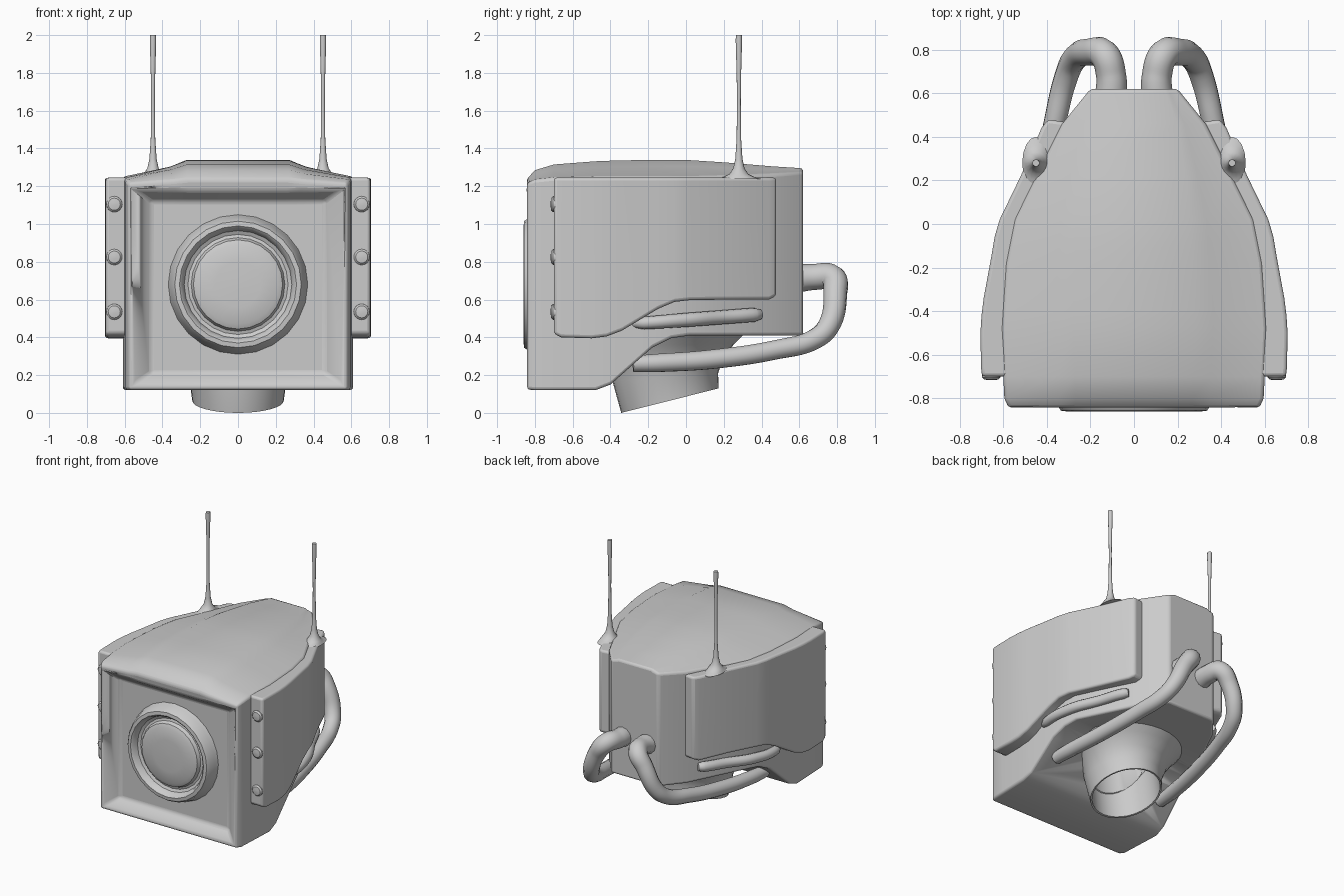
import bpy, bmesh
from math import sin, cos, pi


def loft(name, rings, caps=True, angle=0.6, bevel=0.0):
    """Skin a list of equal-length closed rings."""
    bm = bmesh.new()
    vs = [[bm.verts.new(p) for p in r] for r in rings]
    n = len(rings[0])
    for a, b in zip(vs, vs[1:]):
        for i in range(n):
            j = (i + 1) % n
            bm.faces.new((a[i], a[j], b[j], b[i]))
    if caps:
        bm.faces.new(vs[0])
        bm.faces.new(vs[-1])
    bmesh.ops.recalc_face_normals(bm, faces=bm.faces)
    me = bpy.data.meshes.new(name)
    bm.to_mesh(me)
    bm.free()
    ob = bpy.data.objects.new(name, me)
    bpy.context.collection.objects.link(ob)
    if bevel:
        m = ob.modifiers.new("bevel", 'BEVEL')
        m.width, m.segments = bevel, 3
        m.limit_method, m.angle_limit = 'ANGLE', 0.62
        m.use_clamp_overlap = False
    bpy.ops.object.select_all(action='DESELECT')
    bpy.context.view_layer.objects.active = ob
    ob.select_set(True)
    bpy.ops.object.shade_smooth_by_angle(angle=angle)
    return ob


def mirror(ob):
    ob.modifiers.new("mirror", 'MIRROR')
    return ob


def ellipse(cy, z, rx, ry, tilt=0.0, n=32):
    return [(rx * cos(2 * pi * i / n), cy + ry * sin(2 * pi * i / n),
             z + tilt * sin(2 * pi * i / n)) for i in range(n)]


def tube(name, pts, radius):
    """Smooth pipe through (x, y, z, radius factor) points."""
    cu = bpy.data.curves.new(name, 'CURVE')
    cu.dimensions = '3D'
    cu.bevel_depth, cu.bevel_resolution = radius, 4
    cu.resolution_u, cu.use_fill_caps = 8, True
    sp = cu.splines.new('BEZIER')
    sp.bezier_points.add(len(pts) - 1)
    for bp, (x, y, z, r) in zip(sp.bezier_points, pts):
        bp.co, bp.radius = (x, y, z), r
        bp.handle_left_type = bp.handle_right_type = 'AUTO'
    ob = bpy.data.objects.new(name, cu)
    bpy.context.collection.objects.link(ob)


# head shell: cross-sections along y, starting in the recessed face
def section(y, w, b, t, s, r):
    m = r + (w - r) * 0.25
    half = [(r, t), (m, s + (t - s) * 0.62), (w, s), (w, b)]
    return [(x, y, z) for x, z in half] + [(-x, y, z) for x, z in reversed(half)]


shell = loft("head_shell", [section(*a) for a in [
    (-0.765, 0.46, 0.21, 1.12, 1.12, 0.25),
    (-0.835, 0.545, 0.155, 1.175, 1.18, 0.26),
    (-0.845, 0.575, 0.125, 1.235, 1.215, 0.27),
    (-0.80, 0.595, 0.12, 1.285, 1.235, 0.27),
    (-0.70, 0.60, 0.12, 1.315, 1.245, 0.27),
    (-0.48, 0.61, 0.12, 1.332, 1.25, 0.28),
    (-0.40, 0.605, 0.15, 1.335, 1.25, 0.28),
    (-0.18, 0.59, 0.345, 1.34, 1.25, 0.27),
    (-0.08, 0.57, 0.395, 1.34, 1.25, 0.265),
    (0.02, 0.55, 0.41, 1.338, 1.25, 0.26),
    (0.22, 0.45, 0.41, 1.325, 1.255, 0.24),
    (0.46, 0.33, 0.41, 1.305, 1.265, 0.20),
    (0.62, 0.20, 0.41, 1.295, 1.275, 0.14)]], bevel=0.016)

# neck socket opening
cutter = loft("neck_cutter", [ellipse(-0.085, 0.05, 0.225, 0.235, 0.06),
                              ellipse(-0.19, 0.75, 0.225, 0.235, 0.06)])
cutter.hide_render = True
cutter.hide_viewport = True
cutter.display_type = 'WIRE'
bo = shell.modifiers.new("socket", 'BOOLEAN')
bo.object, bo.operation, bo.solver = cutter, 'DIFFERENCE', 'EXACT'

# flared hollow neck
loft("neck", [ellipse(-0.14, 0.42, 0.23, 0.24, 0.06),
              ellipse(-0.085, 0.067, 0.23, 0.245, 0.063),
              ellipse(-0.085, 0.065, 0.242, 0.258, 0.065),
              ellipse(-0.11, 0.19, 0.26, 0.28, 0.02),
              ellipse(-0.10, 0.28, 0.29, 0.30, 0.02),
              ellipse(-0.08, 0.36, 0.34, 0.34, 0.01),
              ellipse(-0.06, 0.43, 0.40, 0.38)], caps=False)

# round eye: raised rim and lens turned about the y axis
eye = [(0.375, -0.75), (0.36, -0.79), (0.347, -0.84), (0.335, -0.857), (0.31, -0.86),
       (0.298, -0.85), (0.285, -0.81), (0.265, -0.80), (0.248, -0.805),
       (0.236, -0.83), (0.21, -0.842), (0.12, -0.848), (0.01, -0.85)]
loft("eye", [[(r * cos(2 * pi * i / 24), y, 0.68 + r * sin(2 * pi * i / 24))
              for i in range(24)] for r, y in eye])

# side armour panels
panel = [(-0.70, 0.698, 0.42), (-0.66, 0.702, 0.40), (-0.50, 0.705, 0.395),
         (-0.42, 0.70, 0.405), (-0.34, 0.69, 0.435), (-0.15, 0.655, 0.55),
         (-0.06, 0.64, 0.588), (0.02, 0.617, 0.597), (0.22, 0.52, 0.60),
         (0.44, 0.425, 0.60), (0.48, 0.395, 0.62)]
mirror(loft("side_panel", [[(x, y, b), (x, y, 1.245),
                            (x - 0.13, y - 0.02 * (y > 0.3), 1.245),
                            (x - 0.13, y - 0.02 * (y > 0.3), b)]
                           for y, x, b in panel], bevel=0.016))

# hinge studs on the panel front edges
for k, z in enumerate((1.105, 0.825, 0.535)):
    mirror(loft("stud_%d" % k, [[(0.655 + r * cos(2 * pi * i / 16), y,
                                  z + r * sin(2 * pi * i / 16)) for i in range(16)]
                                for r, y in [(0.044, -0.68), (0.042, -0.704),
                                             (0.032, -0.714), (0.01, -0.717)]]))

# antennas with flared bases
mast = [(0.12, 1.238), (0.08, 1.25), (0.05, 1.265), (0.03, 1.295), (0.019, 1.345),
        (0.012, 1.45), (0.010, 1.65), (0.012, 1.8), (0.017, 1.97), (0.016, 2.0)]
mirror(loft("antenna", [[(0.45 + min(r, 0.045 + r * 0.15) * cos(pi * i / 8),
                          0.28 + r * sin(pi * i / 8), z) for i in range(16)]
                        for r, z in mast]))

# rear hoses and side grab tubes
for s, side in ((1, "right"), (-1, "left")):
    tube("hose_" + side, [(s * x, y, z, r) for x, y, z, r in [
        (0.105, 0.58, 0.71, 1.35), (0.105, 0.68, 0.72, 1.25), (0.135, 0.775, 0.715, 1.25),
        (0.20, 0.79, 0.63, 1.15), (0.275, 0.755, 0.46, 1.05), (0.31, 0.68, 0.39, 1),
        (0.36, 0.48, 0.335, 0.95), (0.42, 0.15, 0.285, 0.95),
        (0.46, -0.14, 0.265, 0.9), (0.47, -0.28, 0.26, 0.8)]], 0.055)
    tube("grab_tube_" + side, [(s * x, y, z, r) for x, y, z, r in [
        (0.575, -0.28, 0.473, 0.6), (0.602, -0.22, 0.476, 0.9), (0.575, 0.0, 0.492, 1),
        (0.475, 0.2, 0.507, 1), (0.40, 0.36, 0.519, 1), (0.375, 0.39, 0.521, 0.75)]], 0.037)
